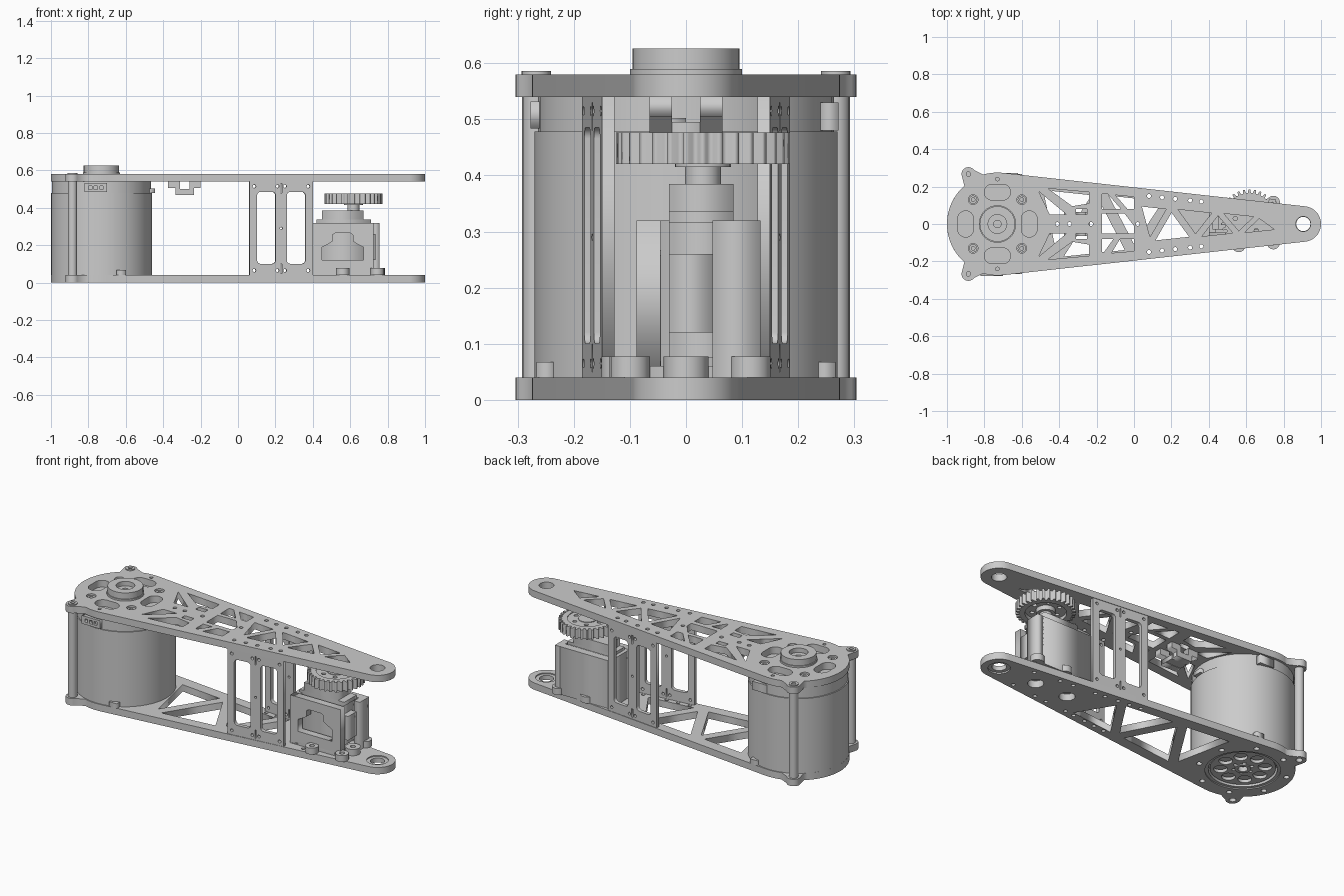
import bpy
from math import cos, sin, pi, radians

MX, TX = -0.73, 0.905            # motor centre and tip centre


def edge(x):                     # half width of the tapered plates
    return 0.193 - 0.107 * x


def arc(cx, cy, r, a0=0, a1=360, n=24):
    full = abs(a1 - a0) == 360
    m = n if full else n + 1
    return [(cx + r * cos(radians(a0 + (a1 - a0) * i / n)),
             cy + r * sin(radians(a0 + (a1 - a0) * i / n))) for i in range(m)]


def rect(cx, cy, w, h, r=0.0):
    x, y = w / 2 - r, h / 2 - r
    if r == 0:
        return [(cx - x, cy - y), (cx + x, cy - y), (cx + x, cy + y), (cx - x, cy + y)]
    pts = []
    for i, (sx, sy) in enumerate([(1, 1), (-1, 1), (-1, -1), (1, -1)]):
        pts += arc(cx + sx * x, cy + sy * y, r * 0.999, 90 * i, 90 * i + 90, 6)
    return pts


def mir(loop):
    return [(x, -y) for x, y in loop]


def both(loops):
    return loops + [mir(l) for l in loops]


def prism(name, loops, lo, hi, upright=False, turn=0.0, at=(0, 0)):
    """Extrude outline (first loop) with holes; along z, or along y if upright."""
    cu = bpy.data.curves.new(name, 'CURVE')
    cu.dimensions = '2D'
    cu.fill_mode = 'BOTH'
    cu.extrude = (hi - lo) / 2
    for l in loops:
        sp = cu.splines.new('POLY')
        sp.points.add(len(l) - 1)
        for p, (x, y) in zip(sp.points, l):
            p.co = (x, y, 0, 1)
        sp.use_cyclic_u = True
    tmp = bpy.data.objects.new(name + "_curve", cu)
    bpy.context.collection.objects.link(tmp)
    dg = bpy.context.evaluated_depsgraph_get()
    me = bpy.data.meshes.new_from_object(tmp.evaluated_get(dg))
    bpy.data.objects.remove(tmp)
    ob = bpy.data.objects.new(name, me)
    bpy.context.collection.objects.link(ob)
    mid = (lo + hi) / 2
    if upright:
        ob.rotation_euler = (pi / 2, 0, turn)
        ob.location = (at[0], at[1] + mid, 0)
    else:
        ob.location = (at[0], at[1], mid)
    return ob


def box(name, x0, x1, y0, y1, z0, z1):
    return prism(name, [rect((x0 + x1) / 2, (y0 + y1) / 2, x1 - x0, y1 - y0)], z0, z1)


def disc(name, x, y, r, z0, z1, inner=0, n=24):
    return prism(name, [arc(x, y, r, n=n)] + ([arc(x, y, inner, n=n)] if inner else []), z0, z1)


def truss(nodes, margin, shrink, s=1):
    """Alternating triangular windows between the plate edges."""
    out = []
    for a, b, c in zip(nodes, nodes[1:], nodes[2:]):
        t = [(a, s * (edge(a) - margin)), (b, -s * (edge(b) - margin)), (c, s * (edge(c) - margin))]
        gx, gy = sum(p[0] for p in t) / 3, sum(p[1] for p in t) / 3
        out.append([(gx + (x - gx) * shrink, gy + (y - gy) * shrink) for x, y in t])
        s = -s
    return out


# Shared plate outline: round motor end with screw lugs, tangent taper, round tip
LUG = (-0.885, 0.267)
half = (arc(MX, 0, 0.27, 180, 131, 12) + arc(*LUG, 0.037, 200, 35, 12)
        + arc(MX, 0, 0.275, 106, 84, 5) + arc(TX, 0, 0.095, 84, 0, 12))
outline = half + mir(half)[-2:0:-1]
edge_holes = both([arc(x, edge(x) - 0.035, 0.011, n=10) for x in (0.08, 0.15, 0.22, 0.30, 0.36)])
lug_holes = both([arc(*LUG, 0.018, n=12)])

# Top plate
top = [outline, arc(TX, 0, 0.04)] + edge_holes + lug_holes
top += both([rect(MX, 0.17, 0.14, 0.085, 0.042),
             arc(-0.86, 0.13, 0.026, n=16), arc(-0.60, 0.13, 0.026, n=16),
             arc(MX, 0.24, 0.01, n=8),
             [(-0.46, 0.19), (-0.24, 0.17), (-0.24, 0.11), (-0.33, 0.095)],
             [(-0.51, 0.175), (-0.36, 0.05), (-0.45, 0.05)],
             rect(-0.28, 0.065, 0.06, 0.03)])
top += [rect(x, 0, 0.085, 0.14, 0.042) for x in (-0.90, -0.56)]
top += [arc(x, 0, 0.011, n=10) for x in (-0.41, -0.345, -0.23, 0.02)]
top += [[(-0.17, 0.16), (-0.14, 0.16), (-0.07, 0.08), (-0.17, 0.08)],
        [(-0.10, 0.155), (0, 0.145), (0, 0.08), (-0.035, 0.08)],
        [(-0.17, 0.055), (-0.05, 0.055), (0, -0.01), (0, -0.05), (-0.17, -0.05)],
        [(-0.17, -0.08), (-0.11, -0.08), (-0.16, -0.15), (-0.17, -0.15)],
        [(-0.075, -0.08), (0, -0.08), (0, -0.145), (-0.12, -0.155)]]
top += truss([0.02, 0.08, 0.20, 0.33, 0.45, 0.56, 0.67, 0.78], 0.075, 0.72)
prism("top_plate", top, 0.54, 0.58)

# Bottom plate with open motor end
bottom = [outline, arc(TX, 0, 0.058), arc(MX, 0, 0.195, n=40), arc(0.66, 0, 0.042), arc(0.45, 0, 0.042)]
bottom += edge_holes + lug_holes
bottom += [arc(MX + 0.235 * cos(a), 0.235 * sin(a), 0.015, n=12)
           for a in [pi / 4 * i + pi / 8 for i in range(8)]]
bottom += truss([-0.52, -0.43, -0.18, 0.0, 0.20, 0.36], 0.03, 0.76)
bottom += both([arc(x, edge(x) - 0.03, 0.011, n=10) for x in (0.5, 0.58, 0.74)])
prism("bottom_plate", bottom, 0, 0.04)
disc("tip_bearing", TX, 0, 0.058, 0.008, 0.034, 0.038)

# Motor drum, upper lip and output collar
disc("motor_drum", MX, 0, 0.27, 0.04, 0.478, n=36)
disc("motor_lip", MX, 0, 0.264, 0.478, 0.54, n=36)
disc("collar_flange", MX, 0, 0.10, 0.58, 0.59, 0.05, 32)
disc("collar", MX, 0, 0.095, 0.585, 0.626, 0.05, 32)
disc("collar_core", MX, 0, 0.05, 0.575, 0.60, 0.02, 32)

# Spoked rotor seen from below
rotor = [arc(MX, 0, 0.17, n=40), arc(MX, 0, 0.025)]
rotor += [arc(MX + 0.115 * cos(a), 0.115 * sin(a), 0.036, n=16) for a in [pi / 4 * i for i in range(8)]]
rotor += [arc(MX + 0.05 * cos(a), 0.05 * sin(a), 0.01, n=8) for a in [pi / 3 * i for i in range(6)]]
prism("rotor", rotor, 0.014, 0.032)
disc("rotor_rim", MX, 0, 0.195, 0.006, 0.04, 0.178, 40)
disc("rotor_hub", MX, 0, 0.042, 0.008, 0.034, 0.025)

# Motor connectors and clips
prism("motor_socket", [rect(-0.76, 0.508, 0.12, 0.048)] + [rect(-0.79 + 0.03 * i, 0.508, 0.018, 0.02) for i in range(3)],
      -0.277, -0.25, True)
box("side_socket", -0.71, -0.62, 0.24, 0.272, 0.48, 0.53)
for s in (-1, 1):
    y = s * 0.248
    box("drum_clip", -0.65, -0.60, y - 0.018, y + 0.018, 0.04, 0.068)
box("inner_socket", -0.49, -0.445, -0.055, 0.0, 0.478, 0.502)

# Standoff posts and screw rings at the lugs
for s in (-1, 1):
    disc("standoff_post", LUG[0], s * LUG[1], 0.025, 0.03, 0.55, n=16)
    disc("lug_screw_ring", LUG[0], s * LUG[1], 0.026, 0.575, 0.586, 0.012, 16)
    for x in (-0.86, -0.60):
        disc("motor_bolt", x, s * 0.13, 0.022, 0.54, 0.572, 0.01, 16)

# Slotted side plates following the taper
side = [rect(0, 0.29, 0.34, 0.52), rect(-0.08, 0.293, 0.10, 0.385, 0.02), rect(0.08, 0.293, 0.10, 0.385, 0.02)]
side += [arc(x, z, 0.009, n=8) for x in (-0.145, -0.02, 0.02, 0.145) for z in (0.065, 0.515)]
side += [arc(0, 0.29, 0.007, n=8)] + [rect(0, z, 0.008, 0.05) for z in (0.075, 0.505)]
for s in (-1, 1):
    prism("side_plate", side, -0.011, 0.011, True, -s * radians(6.1), (0.23, s * (edge(0.23) - 0.012)))

# Sensor bracket hanging below the top plate
for s in (-1, 1):
    y = s * 0.045
    prism("hanging_bracket", [[(-0.375, 0.54), (-0.375, 0.505), (-0.335, 0.505), (-0.335, 0.468), (-0.235, 0.468),
                               (-0.235, 0.505), (-0.2, 0.505), (-0.2, 0.54), (-0.26, 0.54), (-0.26, 0.50),
                               (-0.31, 0.50), (-0.31, 0.54)]], y - 0.02, y + 0.02, True)
box("bracket_bridge", -0.335, -0.235, -0.06, 0.06, 0.47, 0.495)

# Servo holder: windowed front, back wall, left wall, end post and feet
window = [(0.45, 0.12), (0.67, 0.12), (0.67, 0.19), (0.64, 0.205), (0.615, 0.22), (0.615, 0.255), (0.60, 0.265),
          (0.52, 0.265), (0.505, 0.255), (0.505, 0.22), (0.48, 0.205), (0.45, 0.19)]
prism("holder_front", [rect(0.5625, 0.18, 0.325, 0.28), window], -0.088, -0.045, True)
box("holder_back", 0.40, 0.725, 0.09, 0.133, 0.04, 0.32)
box("holder_left", 0.40, 0.435, -0.045, 0.09, 0.04, 0.32)
box("holder_post", 0.72, 0.757, 0.047, 0.133, 0.04, 0.32)
box("holder_base", 0.40, 0.74, -0.088, 0.133, 0.04, 0.06)
for x, y in ((0.56, -0.115), (0.56, 0.115), (0.745, -0.1), (0.745, 0.115)):
    disc("holder_foot", x, y, 0.036, 0.04, 0.077, 0.014, 16)
disc("end_foot", 0.745, 0, 0.04, 0.04, 0.077, 0.014, 16)

# Servo body and shaft
GX, GY = 0.617, 0.03
box("servo_body", 0.435, 0.70, -0.03, 0.088, 0.075, 0.32)
box("servo_tab", 0.70, 0.735, -0.03, 0.047, 0.12, 0.26)
box("servo_flange", 0.42, 0.71, -0.03, 0.085, 0.315, 0.337)
box("servo_cap", 0.45, 0.67, -0.03, 0.085, 0.337, 0.385)
disc("servo_shaft", GX, GY, 0.032, 0.385, 0.425)

# Spur gear with recessed web
N = 32
teeth = []
for i in range(N):
    for f, r in ((-0.30, 0.136), (-0.17, 0.155), (0.17, 0.155), (0.30, 0.136)):
        a = 2 * pi * (i + f) / N
        teeth.append((GX + r * cos(a), GY + r * sin(a)))
prism("gear_rim", [teeth, arc(GX, GY, 0.108, n=32)], 0.42, 0.477)
web = [arc(GX, GY, 0.11, n=32)] + [arc(GX + 0.075 * cos(a), GY + 0.075 * sin(a), 0.012, n=10)
                                  for a in [pi / 3 * i for i in range(6)]]
prism("gear_web", web, 0.44, 0.472)
disc("gear_hub", GX, GY, 0.05, 0.415, 0.476)
